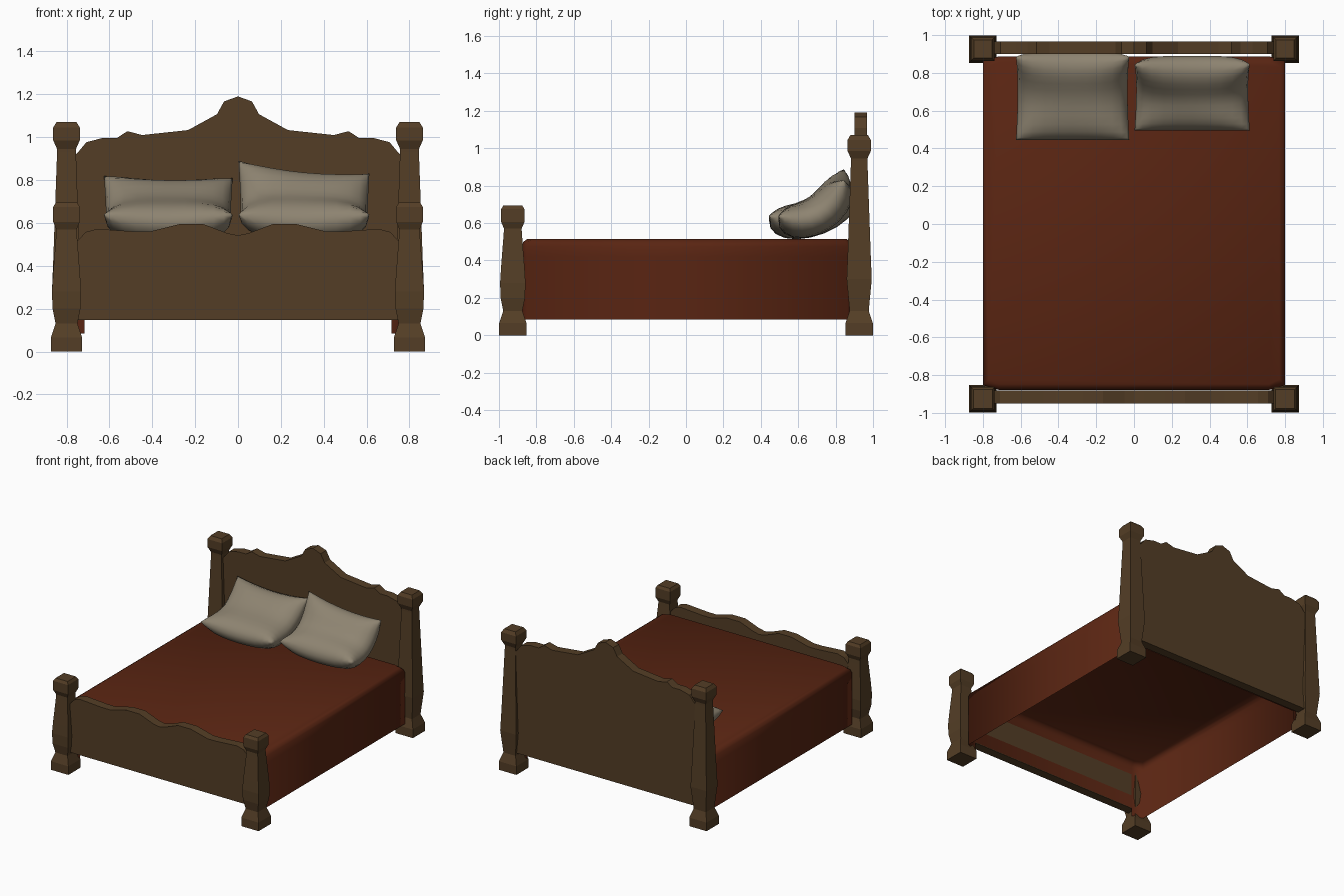
import bpy, bmesh, math
from mathutils import Vector

if "Cube" in bpy.data.objects:
    bpy.data.objects.remove(bpy.data.objects["Cube"])


def material(name, rgb):
    m = bpy.data.materials.new(name)
    m.diffuse_color = (*rgb, 1)
    m.use_nodes = True
    m.node_tree.nodes["Principled BSDF"].inputs["Base Color"].default_value = m.diffuse_color
    return m


WOOD = material("brown wood", (0.088, 0.048, 0.019))
RED = material("rust red blanket", (0.1, 0.018, 0.006))
LINEN = material("grey linen", (0.27, 0.23, 0.165))


def finish(name, bm, mat, smooth=False, recalc=True):
    if recalc:
        bmesh.ops.recalc_face_normals(bm, faces=bm.faces)
    for f in bm.faces:
        f.smooth = smooth
    me = bpy.data.meshes.new(name)
    bm.to_mesh(me)
    bm.free()
    me.materials.append(mat)
    ob = bpy.data.objects.new(name, me)
    bpy.context.collection.objects.link(ob)
    return ob


# Square turned posts: stacked square rings of (half width, height)
def post(name, x, y, profile):
    bm = bmesh.new()
    rings = [[bm.verts.new((x + sx * r, y + sy * r, z))
              for sx, sy in ((-1, -1), (1, -1), (1, 1), (-1, 1))] for r, z in profile]
    for a, b in zip(rings, rings[1:]):
        for i in range(4):
            j = (i + 1) % 4
            bm.faces.new((a[i], a[j], b[j], b[i]))
    bm.faces.new(rings[0][::-1])
    bm.faces.new(rings[-1])
    finish(name, bm, WOOD)


foot = [(.073, 0), (.073, .065), (.051, .13)]
front = foot + [(.065, .2), (.068, .28), (.063, .36), (.049, .54), (.047, .57),
                (.062, .605), (.062, .675), (.05, .695)]
back = foot + [(.067, .3), (.062, .42), (.044, .93), (.044, .945),
               (.062, .985), (.062, 1.045), (.047, 1.07)]
for side, x in (("left", -.8), ("right", .8)):
    post("front_post_" + side, x, -.926, front)
    post("back_post_" + side, x, .926, back)


# Scalloped boards: half outline mirrored, extruded along y
def board(name, half, bottom, y0, y1):
    top = half + [(-x, z) for x, z in reversed(half) if x != 0]
    outline = [(half[0][0], bottom)] + top + [(-half[0][0], bottom)]
    bm = bmesh.new()
    f = bm.faces.new([bm.verts.new((x, y0, z)) for x, z in outline])
    res = bmesh.ops.extrude_face_region(bm, geom=[f])
    bmesh.ops.translate(bm, vec=(0, y1 - y0, 0),
                        verts=[v for v in res["geom"] if isinstance(v, bmesh.types.BMVert)])
    finish(name, bm, WOOD)


board("headboard", [(-.76, .915), (-.75, .925), (-.707, .977), (-.628, .997), (-.563, .997),
                    (-.516, 1.028), (-.447, 1.01), (-.233, 1.033), (-.098, 1.107),
                    (-.065, 1.167), (0, 1.19)], .148, .9, .967)
board("footboard", [(-.76, .5), (-.75, .515), (-.71, .558), (-.656, .572), (-.48, .56),
                    (-.41, .56), (-.27, .595), (-.163, .595), (-.05, .552), (0, .542)],
      .148, -.95, -.882)

# Blanket: open shell, hanging lower along the sides than at the ends
bm = bmesh.new()
rings = []
for inset, z in ((.03, .515), (.008, .5), (0, .475), (0, .42), (0, .25), (0, .15), (0, .085)):
    w, yf, yh, c = .8 - inset, -.878 + inset, .888 - inset, .715
    pts = [(-c, yf), (c, yf), (w, yf + .025), (w, yh - .025),
           (c, yh), (-c, yh), (-w, yh - .025), (-w, yf + .025)]
    rings.append([bm.verts.new((x, y, z)) for x, y in pts])
bm.faces.new(rings[0])
for k, (a, b) in enumerate(zip(rings, rings[1:])):
    for i in range(8):
        if (k == 5 and i in (0, 4)) or (k == 3 and i == 0):
            continue
        j = (i + 1) % 8
        bm.faces.new((a[j], a[i], b[i], b[j]))
finish("blanket", bm, RED, smooth=True, recalc=False)


# Pillows: two puffed grids following a bent line in the y-z plane
def pillow(name, xc, half, p0, p1, p2, tilt):
    p0, p1, p2 = Vector(p0), Vector(p1), Vector(p2)
    n, m = 12, 12
    bm = bmesh.new()
    for s in (1, -1):
        grid = []
        for j in range(m + 1):
            # sine spacing packs rows near the seams
            v = math.sin((j / m - .5) * math.pi)
            t = (v + 1) / 2
            p = p0 * (1 - t) ** 2 + p1 * 2 * t * (1 - t) + p2 * t * t
            d = ((p1 - p0) * (1 - t) + (p2 - p1) * t).normalized()
            row = []
            for i in range(n + 1):
                u = math.sin((i / n - .5) * math.pi)
                h = s * .098 * math.sqrt(max(0, (1 - u ** 4) * (1 - v ** 4)))
                lift = .03 * u * u * v * v + tilt * u * t
                row.append(bm.verts.new((xc + half * u * (.97 + .03 * v * v),
                                         p.x - d.y * h, p.y + d.x * h + lift)))
            grid.append(row)
        for j in range(m):
            for i in range(n):
                bm.faces.new((grid[j][i], grid[j][i + 1], grid[j + 1][i + 1], grid[j + 1][i]))
    bmesh.ops.remove_doubles(bm, verts=bm.verts, dist=.0005)
    finish(name, bm, LINEN, smooth=True)


pillow("left_pillow", -.325, .3, (.445, .61), (.74, .575), (.885, .785), -.005)
pillow("right_pillow", .308, .305, (.495, .61), (.75, .585), (.845, .83), -.03)
